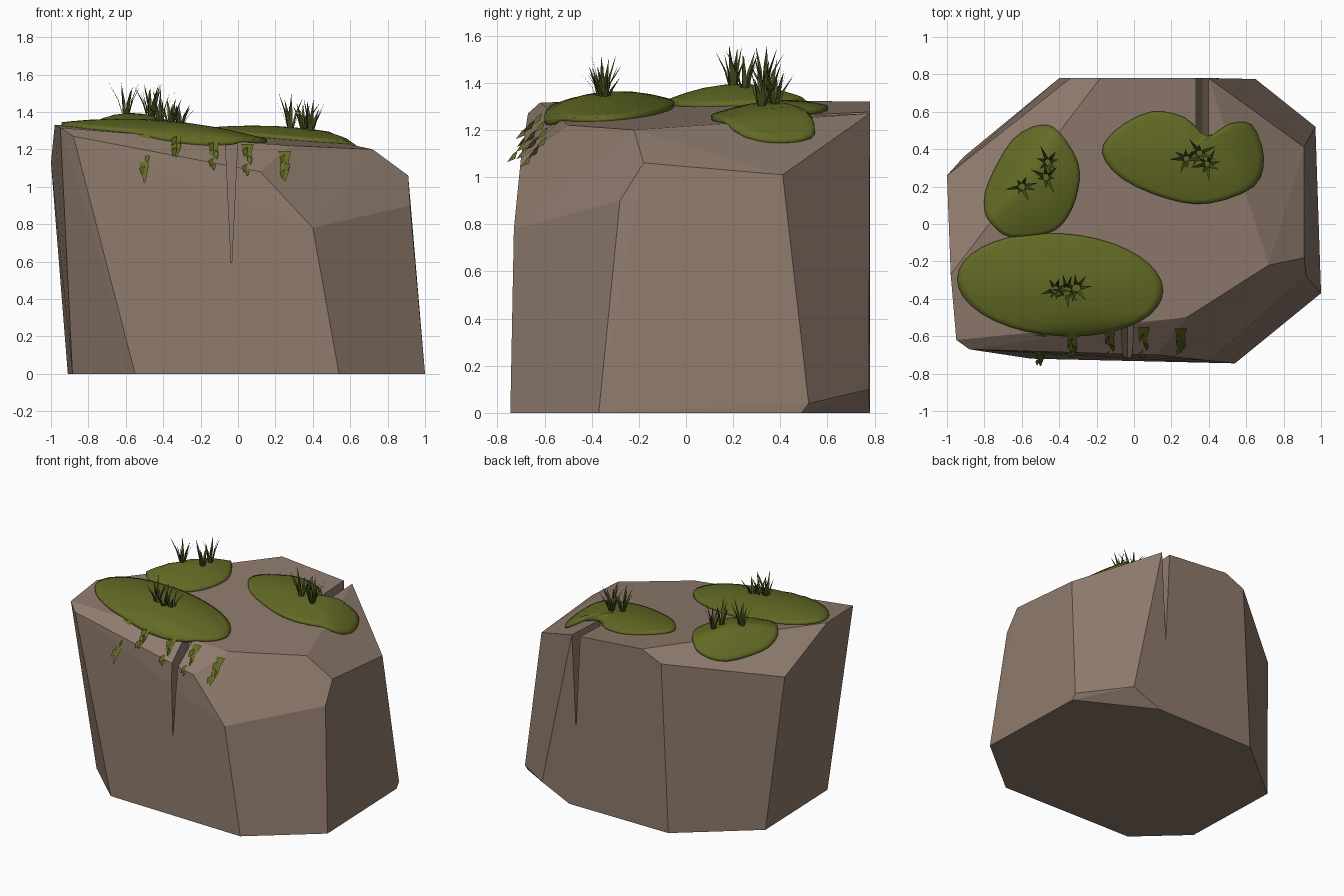
import bpy, bmesh, math, random
from mathutils import Vector
from mathutils.bvhtree import BVHTree

if "Cube" in bpy.data.objects:
    bpy.data.objects.remove(bpy.data.objects["Cube"])

random.seed(4)


def material(name, col):
    m = bpy.data.materials.new(name)
    m.diffuse_color = (*col, 1)
    m.use_nodes = True
    m.node_tree.nodes["Principled BSDF"].inputs["Base Color"].default_value = m.diffuse_color
    return m


STONE = material("brown stone", (0.27, 0.195, 0.15))
MOSS = material("moss green", (0.125, 0.145, 0.018))
GRASS = material("dark grass green", (0.06, 0.075, 0.014))


def make(name, bm, mat, smooth=False):
    me = bpy.data.meshes.new(name)
    bm.to_mesh(me)
    me.materials.append(mat)
    for p in me.polygons:
        p.use_smooth = smooth
    ob = bpy.data.objects.new(name, me)
    bpy.context.collection.objects.link(ob)
    return ob


# Rock: convex hull of its corner points
corners = [
    (1, -.37, 0), (.97, .49, 0), (.42, .78, 0), (-.4, .78, 0), (-.91, .36, 0),
    (-.885, -.41, 0), (-.55, -.72, 0), (.54, -.745, 0),
    (.97, .52, .04), (.65, .775, .1),
    (.4, -.73, .78), (.12, -.7, 1.08), (.92, -.28, .9), (.91, -.18, 1.06),
    (.91, .41, 1.01), (.4, .78, 1.27), (-.18, .78, 1.32), (-.34, .78, 1.25),
    (-1, .26, 1.13), (-.98, -.27, 1.33), (-.95, -.62, 1.315), (-.88, -.67, 1.27),
    (.28, -.5, 1.22), (.72, -.22, 1.2)]
bm = bmesh.new()
for c in corners:
    bm.verts.new(c)
bmesh.ops.convex_hull(bm, input=bm.verts)
bmesh.ops.dissolve_limit(bm, angle_limit=math.radians(2), verts=bm.verts, edges=bm.edges)
bmesh.ops.recalc_face_normals(bm, faces=bm.faces)
surface = BVHTree.FromBMesh(bm)
rock = make("rock", bm, STONE)


def ground(x, y):
    hit = surface.ray_cast(Vector((x, y, 3)), Vector((0, 0, -1)))[0]
    return hit.z if hit else 1.1


# Cracks: V-shaped wedges cut from the front and back rims
def crack(name, x, y0, y1, tip):
    b = bmesh.new()
    rings = [[b.verts.new((px, y, pz)) for px, pz in
              ((x - .043, 1.45), (x + .043, 1.45), (x, tip))] for y in (y0, y1)]
    b.faces.new(rings[0])
    b.faces.new(rings[1][::-1])
    for i in range(3):
        j = (i + 1) % 3
        b.faces.new((rings[0][i], rings[1][i], rings[1][j], rings[0][j]))
    bmesh.ops.recalc_face_normals(b, faces=b.faces)
    cut = make(name, b, STONE)
    cut.hide_render = True
    cut.hide_viewport = True
    mod = rock.modifiers.new(name, 'BOOLEAN')
    mod.operation = 'DIFFERENCE'
    mod.object = cut


crack("front_crack_cutter", -.035, -.95, -.5, .57)
crack("back_crack_cutter", .365, .45, .95, .57)


# Moss patches: thin domes draped over the rock
def moss(name, outline, rise=.055, rim=.018):
    n = len(outline)
    c = sum((Vector(p) for p in outline), Vector((0, 0))) / n
    b = bmesh.new()
    rings = []
    for t in (.25, .5, .75, .92, 1):
        ring = []
        for p in outline:
            q = c.lerp(Vector(p), t)
            ring.append(b.verts.new((q.x, q.y, ground(q.x, q.y) + rim + rise * (1 - t * t))))
        rings.append(ring)
    under = [b.verts.new((v.co.x, v.co.y, v.co.z - rim - .004)) for v in rings[-1]]
    rings.append(under)
    top = b.verts.new((c.x, c.y, ground(*c) + rim + rise))
    for i in range(n):
        j = (i + 1) % n
        b.faces.new((top, rings[0][i], rings[0][j]))
        for r, s in zip(rings, rings[1:]):
            b.faces.new((r[i], s[i], s[j], r[j]))
    b.faces.new(under[::-1])
    bmesh.ops.recalc_face_normals(b, faces=b.faces)
    make(name, b, MOSS, True)


def rounded(points, steps=3):
    """Closed Catmull-Rom curve through the points."""
    out, n = [], len(points)
    for i in range(n):
        a, p, q, d = (Vector(points[(i + k) % n]) for k in (-1, 0, 1, 2))
        for s in range(steps):
            t = s / steps
            out.append(.5 * (2 * p + (q - a) * t + (2 * a - 5 * p + 4 * q - d) * t * t
                             + (3 * p - a - 3 * q + d) * t ** 3))
    return out


moss("front_moss", [(-.395 + .55 * math.cos(a), -.325 + .275 * math.sin(a) + .03 * math.cos(a) * -1)
                    for a in (i * math.tau / 36 for i in range(36))])
moss("left_moss", rounded([(-.8, .08), (-.78, .22), (-.65, .45), (-.5, .53), (-.4, .49),
                           (-.3, .33), (-.3, .18), (-.36, .03), (-.46, -.05), (-.66, -.07), (-.76, 0)]))
moss("right_moss", rounded([(-.17, .38), (-.1, .5), (.09, .6), (.27, .57), (.39, .47), (.51, .535),
                            (.63, .53), (.695, .36), (.64, .2), (.4, .11), (.18, .135), (-.06, .24)]), .04)


# Grass tufts: fans of thin, outward bending blades
def tuft(name, x, y, h):
    b = bmesh.new()
    z = ground(x, y) + .045
    start = random.uniform(0, math.tau)
    for k in range(7):
        a = start + k * math.tau / 7 + random.uniform(-.3, .3)
        out = Vector((math.cos(a), math.sin(a), 0))
        side = Vector((-out.y, out.x, 0))
        reach, tall = random.uniform(.03, .085), h * random.uniform(.65, 1)
        base = Vector((x, y, z)) + out * .012
        mid = base + out * reach * .35 + Vector((0, 0, tall * .5))
        tip = base + out * reach + Vector((0, 0, tall))
        v = [b.verts.new(p) for p in (base - side * .009, base + side * .009,
                                      mid + side * .009, mid - side * .009, tip)]
        b.faces.new(v[:4])
        b.faces.new((v[3], v[2], v[4]))
    make(name, b, GRASS)


tufts = [(-.42, -.35, .2), (-.36, -.36, .18), (-.31, -.345, .16),
         (-.6, .2, .21), (-.47, .25, .23), (-.46, .33, .2),
         (.28, .35, .2), (.35, .38, .15), (.39, .32, .19)]
for i, t in enumerate(tufts):
    tuft(f"grass_tuft_{i + 1}", *t)


# Hanging moss strands: tapered ribbons with little side leaves over the front rim
def strand(name, x, top, bottom, y0, y1):
    b = bmesh.new()
    rows = []
    for t, w in ((0, .034), (.3, .022), (.55, .027), (.8, .015), (1, .003)):
        y = y0 + (y1 - y0) * t
        z = top + (bottom - top) * t
        rows.append([b.verts.new((x + s * w, y, z)) for s in (-1, 1)])
    for r, s in zip(rows, rows[1:]):
        b.faces.new((r[0], r[1], s[1], s[0]))
    for k, t in enumerate((.2, .45, .7)):
        s = 1 if k % 2 else -1
        p = Vector((x, y0 + (y1 - y0) * t, top + (bottom - top) * t))
        leaf = [p + Vector(d) for d in ((0, -.005, .015), (s * .028, -.025, 0),
                                        (s * .018, -.05, -.035), (0, -.015, -.02))]
        b.faces.new([b.verts.new(q) for q in leaf])
    make(name, b, MOSS)


for i, s in enumerate([(-.5, 1.28, 1.02, -.59, -.76), (-.33, 1.28, 1.16, -.58, -.71),
                       (-.13, 1.26, 1.09, -.56, -.72), (.05, 1.23, 1.06, -.55, -.72),
                       (.25, 1.19, 1.03, -.56, -.69)]):
    strand(f"hanging_moss_{i + 1}", *s)
